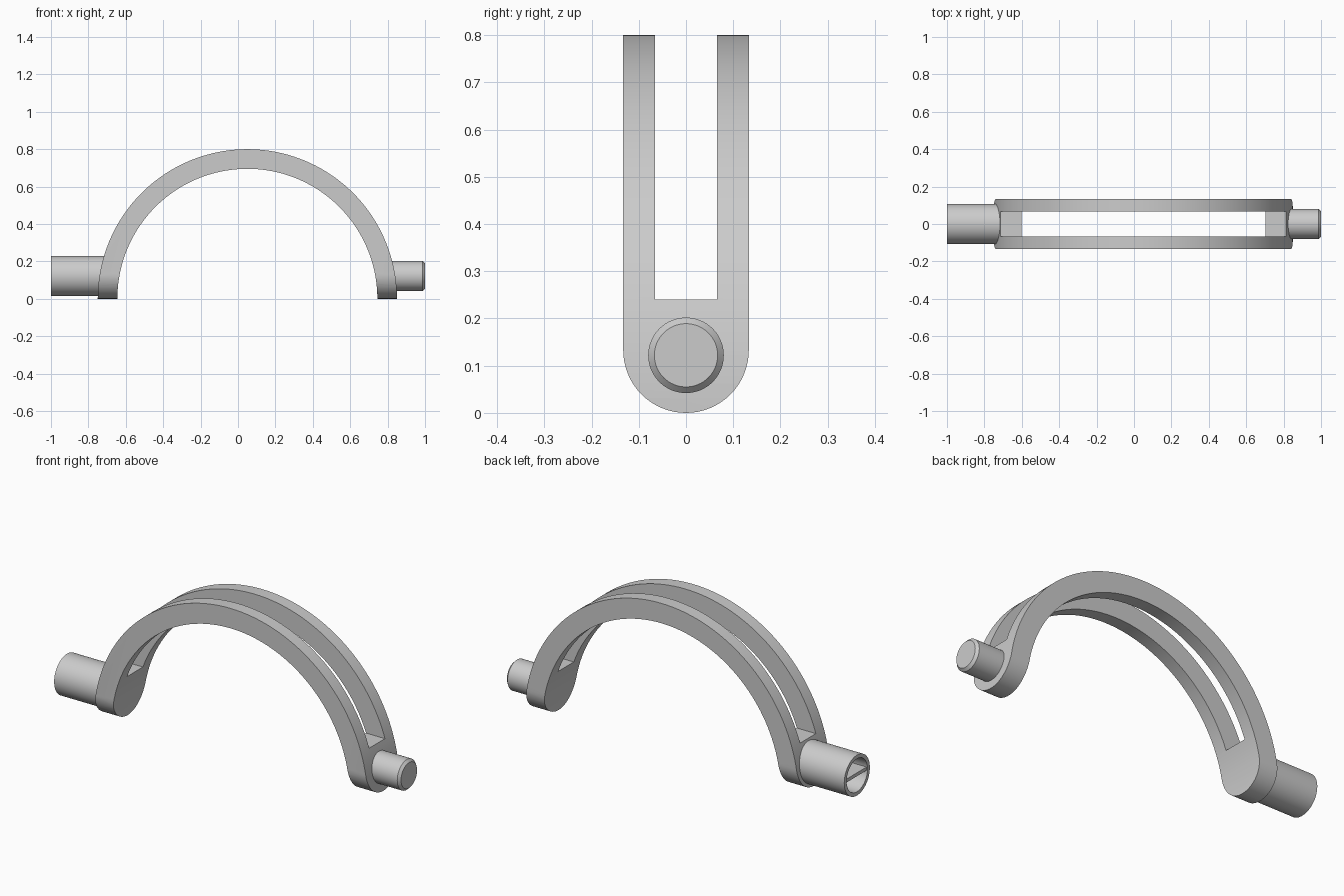
import bpy, bmesh, math

if "Cube" in bpy.data.objects:
    bpy.data.objects.remove(bpy.data.objects["Cube"])

grey = bpy.data.materials.new("light_grey")
grey.diffuse_color = (0.6, 0.6, 0.6, 1)
grey.use_nodes = True
grey.node_tree.nodes["Principled BSDF"].inputs["Base Color"].default_value = grey.diffuse_color

CX, R_OUT, R_IN = 0.05, 0.8, 0.695   # arch centre and radii
HALF_W, SLOT_W, SLOT_Z = 0.133, 0.066, 0.24
PIN_Z = 0.122


def make_object(name, bm):
    bmesh.ops.recalc_face_normals(bm, faces=bm.faces)
    me = bpy.data.meshes.new(name)
    bm.to_mesh(me)
    bm.free()
    me.materials.append(grey)
    ob = bpy.data.objects.new(name, me)
    bpy.context.collection.objects.link(ob)
    return ob


def prism(name, points, offset):
    """Extrude a flat outline along offset."""
    bm = bmesh.new()
    face = bm.faces.new([bm.verts.new(p) for p in points])
    new = bmesh.ops.extrude_face_region(bm, geom=[face])["geom"]
    bmesh.ops.translate(bm, vec=offset,
                        verts=[v for v in new if isinstance(v, bmesh.types.BMVert)])
    return make_object(name, bm)


def lathe(name, profile, steps=64):
    """Spin an (x, radius) profile around the pivot axis."""
    bm = bmesh.new()
    vs = [bm.verts.new((x, 0, PIN_Z + r)) for x, r in profile]
    edges = [bm.edges.new(pair) for pair in zip(vs, vs[1:])]
    bmesh.ops.spin(bm, geom=vs + edges, cent=(0, 0, PIN_Z), axis=(1, 0, 0),
                   angle=math.tau, steps=steps)
    bmesh.ops.remove_doubles(bm, verts=bm.verts, dist=1e-5)
    return make_object(name, bm)


def smooth(ob):
    bpy.ops.object.select_all(action='DESELECT')
    ob.select_set(True)
    bpy.context.view_layer.objects.active = ob
    bpy.ops.object.shade_smooth_by_angle(angle=math.radians(25))


# Half ring, wider than the finished handle
N = 80
angles = [math.pi * i / N for i in range(N + 1)]
ring = [(CX + R_OUT * math.cos(a), -0.2, R_OUT * math.sin(a)) for a in angles]
ring += [(CX + R_IN * math.cos(a), -0.2, R_IN * math.sin(a)) for a in reversed(angles)]
arch = prism("slotted_arch", ring, (0, 0.4, 0))

# U-shaped side outline: rounded feet, open slot above
outline = [(HALF_W * math.cos(a), HALF_W - HALF_W * math.sin(a))
           for a in (math.pi * i / 32 for i in range(33))]
outline += [(-HALF_W, 1), (-SLOT_W, 1), (-SLOT_W, SLOT_Z),
            (SLOT_W, SLOT_Z), (SLOT_W, 1), (HALF_W, 1)]
cutter = prism("arch_outline_cutter", [(-1.1, y, z) for y, z in outline], (2.2, 0, 0))
cutter.hide_render = True

mod = arch.modifiers.new("trim", 'BOOLEAN')
mod.operation = 'INTERSECT'
mod.solver = 'EXACT'
mod.object = cutter
bpy.context.view_layer.objects.active = arch
bpy.ops.object.modifier_apply(modifier=mod.name)
bpy.data.objects.remove(cutter)
smooth(arch)

# Hollow socket on the left, chamfered pin on the right
smooth(lathe("hollow_socket", [(-0.69, 0), (-0.69, 0.107), (-1, 0.107),
                               (-1, 0.087), (-0.76, 0.087), (-0.76, 0)]))
smooth(lathe("pivot_pin", [(0.78, 0), (0.78, 0.08), (0.987, 0.08),
                           (1, 0.067), (1, 0)]))

# Thin cross web inside the socket
t = 0.009
prism("socket_web", [(-0.995, -0.09, PIN_Z - t), (-0.995, 0.09, PIN_Z - t),
                     (-0.995, 0.09, PIN_Z + t), (-0.995, -0.09, PIN_Z + t)],
      (0.24, 0, 0))
